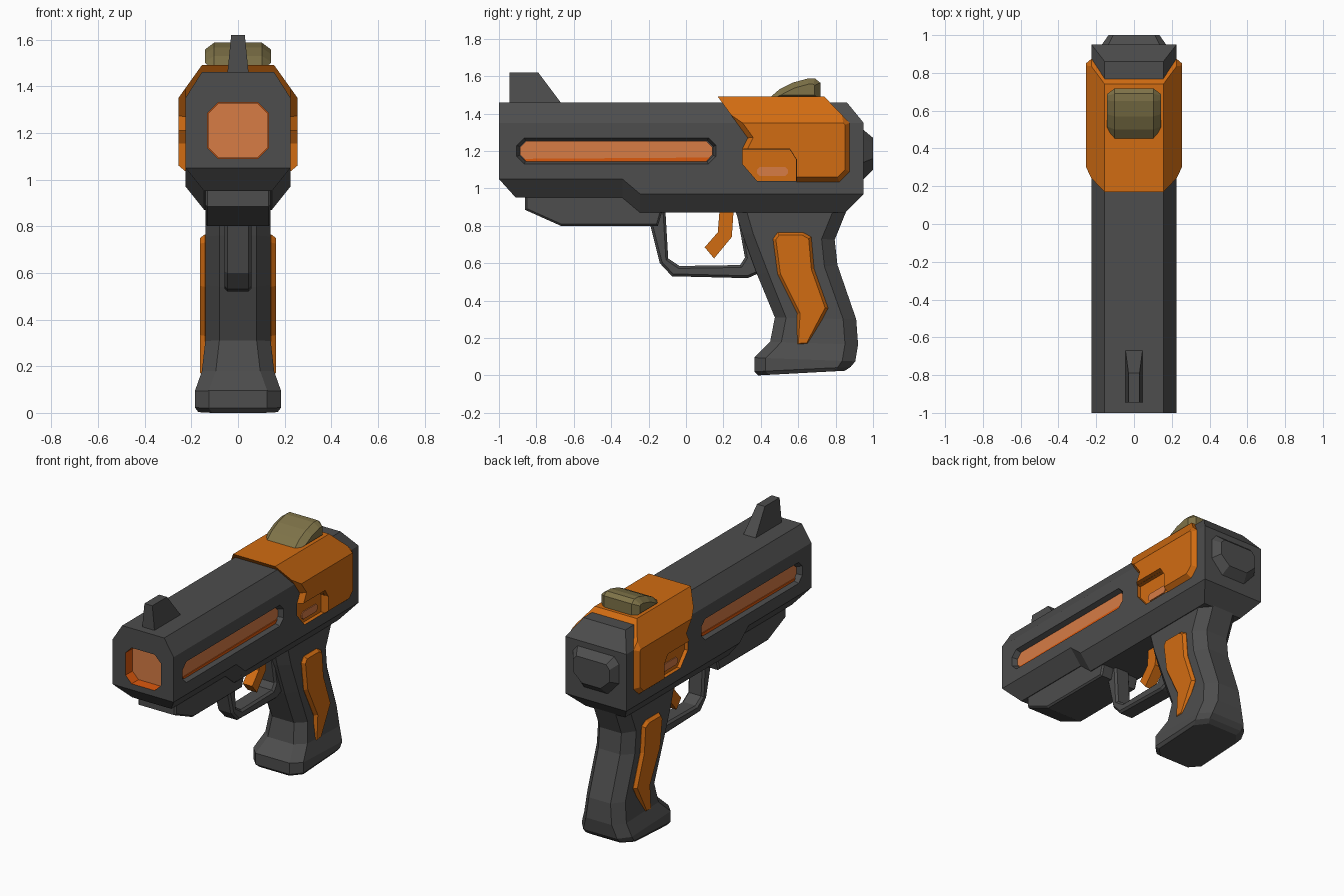
import bpy, bmesh

if "Cube" in bpy.data.objects:
    bpy.data.objects.remove(bpy.data.objects["Cube"])


def material(name, r, g, b):
    m = bpy.data.materials.new(name)
    m.diffuse_color = (r, g, b, 1)
    m.use_nodes = True
    m.node_tree.nodes["Principled BSDF"].inputs["Base Color"].default_value = m.diffuse_color
    return m


GREY = material("dark_grey", 0.075, 0.075, 0.075)
ORANGE = material("orange", 0.64, 0.15, 0.006)
DEEP = material("deep_orange", 0.72, 0.10, 0.004)
GLOW = material("pale_orange", 0.68, 0.20, 0.06)
OLIVE = material("olive", 0.21, 0.17, 0.065)


def finish(bm, name, mat):
    bmesh.ops.recalc_face_normals(bm, faces=bm.faces)
    me = bpy.data.meshes.new(name)
    bm.to_mesh(me)
    bm.free()
    me.materials.append(mat)
    ob = bpy.data.objects.new(name, me)
    bpy.context.collection.objects.link(ob)
    return ob


def prism(name, pts, a, b, mat, inset=0, depth=0, axis="x", mirror=False):
    """Extrude a profile from a to b along an axis, with chamfered ends."""
    bm = bmesh.new()
    for s in ((1, -1) if mirror else (1,)):
        rings = []
        for t in (a + depth, b - depth):
            rings.append([bm.verts.new((s * t, u, v) if axis == "x" else (u, t, v))
                          for u, v in pts])
        n = len(pts)
        ends = [bm.faces.new(r) for r in rings]
        sides = [bm.faces.new((rings[0][i], rings[0][(i + 1) % n],
                               rings[1][(i + 1) % n], rings[1][i])) for i in range(n)]
        bmesh.ops.recalc_face_normals(bm, faces=ends + sides)
        if inset:
            bmesh.ops.inset_individual(bm, faces=ends, thickness=inset, depth=depth,
                                       use_even_offset=True)
    return finish(bm, name, mat)


def loft(name, halves, mat):
    """Skin half rings of (x, y, z), mirrored across x = 0."""
    bm = bmesh.new()
    rings = [[bm.verts.new(p) for p in h] + [bm.verts.new((-x, y, z)) for x, y, z in reversed(h)]
             for h in halves]
    n = len(rings[0])
    for r, q in zip(rings, rings[1:]):
        for i in range(n):
            bm.faces.new((r[i], r[(i + 1) % n], q[(i + 1) % n], q[i]))
    for r in (rings[0], rings[-1]):
        for i in range(n // 2 - 1):
            bm.faces.new((r[i], r[i + 1], r[n - 2 - i], r[n - 1 - i]))
    return finish(bm, name, mat)


def boolean(target, tool, op="DIFFERENCE"):
    m = target.modifiers.new(tool.name, "BOOLEAN")
    m.object, m.operation, m.solver = tool, op, "EXACT"
    m.material_mode = "TRANSFER"
    tool.hide_render = True
    tool.hide_set(True)


def octagon(u0, u1, v0, v1, c):
    return [(u0 + c, v0), (u1 - c, v0), (u1, v0 + c), (u1, v1 - c),
            (u1 - c, v1), (u0 + c, v1), (u0, v1 - c), (u0, v0 + c)]


# Main body: octagonal section, deeper behind the step
def section(y_top, y_side, y_bottom, z_low, z_bottom):
    return [(0.155, y_top, 1.46), (0.225, y_side, 1.35),
            (0.225, y_side, z_low), (0.145, y_bottom, z_bottom)]


body = loft("body", [section(-1, -1, -0.91, 1.05, 0.95),
                     section(-0.34, -0.34, -0.34, 1.05, 0.95),
                     section(-0.245, -0.245, -0.245, 0.97, 0.87),
                     section(0.86, 0.95, 0.85, 0.97, 0.87)], GREY)

# Back plate
loft("back_plate", [
    [(0.14, 0.94, 1.32), (0.17, 0.95, 1.27), (0.17, 0.95, 1.14), (0.09, 0.94, 1.04)],
    [(0.11, 1.0, 1.27), (0.135, 1.0, 1.24), (0.135, 1.0, 1.16), (0.07, 1.0, 1.10)]], GREY)

# Muzzle opening and glowing core
boolean(body, prism("muzzle_cutter", octagon(-0.13, 0.13, 1.09, 1.33, 0.045),
                    -1.2, -0.92, DEEP, axis="y"))
prism("muzzle_core", octagon(-0.128, 0.128, 1.092, 1.328, 0.045), -0.93, -0.915, GLOW, axis="y")

# Long side slots with glowing strips
boolean(body, prism("slot_cutter", octagon(-0.905, 0.16, 1.13, 1.27, 0.04),
                    0.185, 0.33, GREY, 0.015, 0.04, mirror=True))
prism("slot_glow", octagon(-0.888, 0.143, 1.146, 1.254, 0.035), 0.17, 0.195, GLOW, mirror=True)
prism("slot_lower_glow", [(-0.855, 1.144), (0.11, 1.144), (0.13, 1.165), (-0.87, 1.158)],
      0.17, 0.2, DEEP, mirror=True)

# Orange rear cover: side profile intersected with a front section
cover = prism("rear_cover", [(0.17, 1.49), (0.33, 1.27), (0.30, 1.21), (0.30, 1.13),
                             (0.38, 1.035), (0.82, 1.035), (0.875, 1.09), (0.875, 1.35),
                             (0.74, 1.49)], -0.255, 0.255, ORANGE, 0.025, 0.03)
boolean(cover, prism("cover_section", [(-0.265, 0.9), (0.265, 0.9), (0.265, 1.336),
                                       (0.148, 1.5), (-0.148, 1.5), (-0.265, 1.336)],
                     0, 1.2, ORANGE, axis="y"), "INTERSECT")

# Window recess in the cover, with a small glowing plate
boolean(cover, prism("cover_window_cutter", [(0.25, 1.21), (0.555, 1.21), (0.59, 1.155),
                                             (0.59, 1.0), (0.25, 1.0)],
                     0.2, 0.35, ORANGE, mirror=True))
boolean(body, prism("body_window_cutter", [(0.302, 1.209), (0.554, 1.209), (0.589, 1.154),
                                           (0.589, 1.04), (0.38, 1.04), (0.302, 1.13)],
                    0.19, 0.35, ORANGE, mirror=True))
prism("window_glow", octagon(0.38, 0.545, 1.065, 1.115, 0.015), 0.19, 0.206, GLOW, mirror=True)

# Sights
sight = prism("front_sight", [(-0.945, 1.44), (-0.945, 1.62), (-0.79, 1.62), (-0.655, 1.44)],
              -0.047, 0.047, GREY)
for v in sight.data.vertices:
    if v.co.z > 1.6:
        v.co.x *= 0.62
prism("rear_sight", [(0.43, 1.47), (0.50, 1.53), (0.57, 1.565), (0.65, 1.587), (0.69, 1.587),
                     (0.718, 1.565), (0.718, 1.47)], -0.142, 0.142, OLIVE, 0.03, 0.04)

# Under-barrel block
prism("under_barrel", [(-0.86, 0.97), (-0.86, 0.885), (-0.67, 0.80), (-0.15, 0.80),
                       (-0.10, 0.97)], -0.14, 0.14, GREY, 0.01, 0.01)

# Trigger guard and trigger
prism("trigger_guard", [(-0.20, 0.88), (-0.19, 0.80), (-0.14, 0.60), (-0.075, 0.53),
                        (0.33, 0.52), (0.42, 0.56), (0.36, 0.88), (0.27, 0.88),
                        (0.315, 0.63), (0.29, 0.59), (-0.035, 0.585), (-0.095, 0.625),
                        (-0.11, 0.88)], -0.058, 0.058, GREY, 0.013, 0.013)
prism("trigger", [(0.18, 0.89), (0.17, 0.765), (0.10, 0.685), (0.15, 0.625),
                  (0.245, 0.74), (0.255, 0.89)], -0.035, 0.035, ORANGE)


# Grip: chamfered rings from the body down to the flared foot
def grip_ring(yf, zf, yr, zr, w):
    def at(x, y):
        return (x, y, zf + (zr - zf) * (y - yf) / (yr - yf))
    return [at(w - 0.06, yf), at(w, yf + 0.06), at(w, yr - 0.07), at(w - 0.06, yr)]


loft("grip", [grip_ring(*r) for r in (
    (0.25, 0.93, 0.87, 0.91, 0.14), (0.30, 0.76, 0.795, 0.725, 0.14),
    (0.38, 0.54, 0.81, 0.59, 0.14), (0.475, 0.31, 0.91, 0.30, 0.14),
    (0.45, 0.18, 0.92, 0.165, 0.155), (0.365, 0.095, 0.905, 0.075, 0.185),
    (0.365, 0.02, 0.88, 0.045, 0.185), (0.385, 0.0, 0.85, 0.025, 0.17))], GREY)

# Orange grip panels
prism("grip_panel", [(0.49, 0.765), (0.625, 0.765), (0.67, 0.74), (0.685, 0.57), (0.76, 0.36),
                     (0.655, 0.16), (0.585, 0.155), (0.595, 0.33), (0.49, 0.54),
                     (0.465, 0.73)], 0.10, 0.162, ORANGE, 0.015, 0.02, mirror=True)
